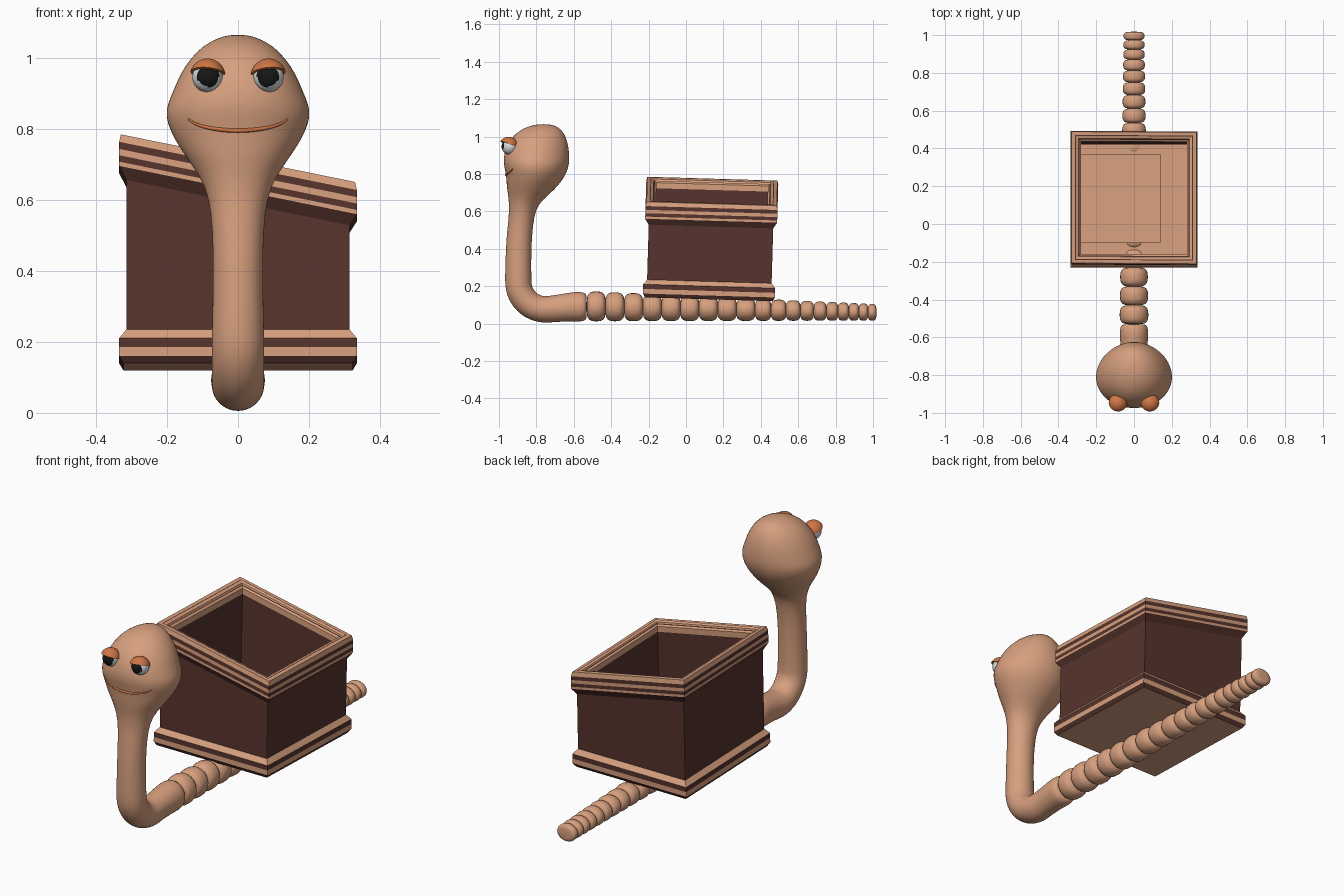
import bpy, bmesh, math
from math import sin, cos, pi
from mathutils import Vector, Matrix
from mathutils.bvhtree import BVHTree

if "Cube" in bpy.data.objects:
    bpy.data.objects.remove(bpy.data.objects["Cube"])


def material(name, rgb):
    m = bpy.data.materials.new(name)
    m.use_nodes = True
    m.diffuse_color = (*rgb, 1)
    m.node_tree.nodes["Principled BSDF"].inputs["Base Color"].default_value = (*rgb, 1)
    return m


tan = material("tan skin", (0.68, 0.35, 0.21))
brown = material("dark brown", (0.095, 0.034, 0.026))
orange = material("orange lid", (0.62, 0.18, 0.06))
white = material("eye grey white", (0.7, 0.72, 0.73))
black = material("pupil black", (0.008, 0.008, 0.008))


def finish(bm, name, mats, smooth=None):
    bmesh.ops.recalc_face_normals(bm, faces=bm.faces)
    me = bpy.data.meshes.new(name)
    bm.to_mesh(me)
    bm.free()
    ob = bpy.data.objects.new(name, me)
    bpy.context.collection.objects.link(ob)
    for m in mats:
        me.materials.append(m)
    if smooth:
        bpy.ops.object.select_all(action='DESELECT')
        ob.select_set(True)
        bpy.context.view_layer.objects.active = ob
        bpy.ops.object.shade_smooth_by_angle(angle=math.radians(smooth))
    return ob


def loft(rings, bands=None, cap=True):
    """Skin a list of closed rings; bands gives one material index per strip."""
    bm = bmesh.new()
    rows = [[bm.verts.new(p) for p in r] for r in rings]
    n = len(rows[0])
    for k in range(len(rows) - 1):
        for i in range(n):
            j = (i + 1) % n
            f = bm.faces.new((rows[k][i], rows[k][j], rows[k + 1][j], rows[k + 1][i]))
            f.material_index = bands[k] if bands else 0
    if cap:
        bm.faces.new(rows[0])
        bm.faces.new(rows[-1])
    return bm


# Head, neck and front bend: tilted ellipses along one path
N = 32
rings = []


def ellipse(y, z, rx, ry, tilt=0.0, cheek=0.0):
    ring = []
    for i in range(N):
        a = 2 * pi * i / N
        d = ry * sin(a)
        ring.append((rx * cos(a) * (1 - cheek * sin(a)), y + d * cos(tilt), z + d * sin(tilt)))
    rings.append(ring)


for y, r in ((-0.53, 0.05), (-0.535, 0.072), (-0.56, 0.081), (-0.62, 0.077), (-0.7, 0.072)):
    ellipse(y, 0.09 if y > -0.65 else 0.08, r * 0.95, r, pi / 2)
for i in range(9):
    t = pi / 2 * i / 8
    ellipse(-0.75 - 0.147 * sin(t), 0.222 - 0.147 * cos(t), 0.074, 0.071, pi / 2 - t)
for z, y, rx, ry in ((0.32, -0.897, 0.071, 0.069), (0.46, -0.893, 0.07, 0.068),
                     (0.57, -0.88, 0.076, 0.067), (0.64, -0.868, 0.093, 0.078),
                     (0.69, -0.842, 0.124, 0.11), (0.74, -0.82, 0.16, 0.14),
                     (0.79, -0.803, 0.19, 0.158), (0.835, -0.80, 0.205, 0.172),
                     (0.87, -0.80, 0.2, 0.177), (0.91, -0.798, 0.182, 0.174),
                     (0.955, -0.793, 0.164, 0.164), (1.0, -0.785, 0.134, 0.142),
                     (1.035, -0.775, 0.099, 0.112), (1.058, -0.765, 0.056, 0.07),
                     (1.066, -0.76, 0.02, 0.025)):
    ellipse(y, z, rx, ry, 0, 0.06 if z > 0.7 else 0)
bm = loft(rings)
skin = BVHTree.FromBMesh(bm)
body = finish(bm, "head_and_neck", [tan], 80)
sub = body.modifiers.new("smooth", 'SUBSURF')
sub.levels = sub.render_levels = 1

# Ringed tail: rounded barrels shrinking toward the tip
y = -0.53
for k in range(19):
    w = 0.1 if k < 9 else 0.085 - 0.0045 * (k - 9)
    yc, t = y + w / 2, (y + 0.53) / 1.53
    y += w
    rx, rz, zc = 0.076 - 0.021 * t, 0.08 - 0.036 * t, 0.092 - 0.032 * t
    rings = []
    for i in range(13):
        a = -pi / 2 + pi * i / 12
        s = max(cos(a), 0.02) ** 0.45
        o = math.copysign(abs(sin(a)) ** 0.75, a) * w * 0.51
        rings.append([(rx * s * cos(2 * pi * j / 24), yc + o, zc + rz * s * sin(2 * pi * j / 24))
                      for j in range(24)])
    finish(loft(rings), f"tail_segment_{k + 1}", [tan], 80)

# Mouth: thin curve laid on the face
cu = bpy.data.curves.new("mouth", 'CURVE')
cu.dimensions = '3D'
cu.bevel_depth = 0.006
cu.bevel_resolution = 2
sp = cu.splines.new('POLY')
sp.points.add(24)
for i, p in enumerate(sp.points):
    u = i / 12 - 1
    x, z = 0.14 * u, 0.796 + 0.022 * u * u + 0.01 * u ** 8
    hit = skin.ray_cast(Vector((x, -2, z)), Vector((0, 1, 0)))[0]
    p.co = (x, hit.y, z, 1)
    p.radius = 1.05 - 0.6 * u * u
mouth = bpy.data.objects.new("mouth", cu)
bpy.context.collection.objects.link(mouth)
cu.materials.append(orange)

# Eyes with painted pupils and drooping lids
for side, label in ((1, "left"), (-1, "right")):
    c = Vector((side * 0.086, -0.943, 0.947))
    bm = bmesh.new()
    bmesh.ops.create_uvsphere(bm, u_segments=32, v_segments=24, radius=0.043,
                              matrix=Matrix.Translation(c) @ Matrix.Rotation(pi / 2, 4, 'X'))
    gaze = Vector((-side * 0.05, -1, 0.08)).normalized()
    for f in bm.faces:
        f.material_index = int((f.calc_center_median() - c).normalized().dot(gaze) > 0.70)
    finish(bm, label + "_eye", [white, black], 60)

    bm = bmesh.new()
    c += Vector((0, -0.006, 0.002))
    bmesh.ops.create_uvsphere(bm, u_segments=32, v_segments=20, radius=0.05,
                              matrix=Matrix.Translation(c))
    cut = bmesh.ops.bisect_plane(bm, geom=bm.verts[:] + bm.edges[:] + bm.faces[:],
                                 plane_co=c + Vector((0, 0, 0.01)),
                                 plane_no=(-side * 0.1, 0.35, 1), clear_inner=True)
    bmesh.ops.holes_fill(bm, edges=[e for e in bm.edges if e.is_boundary])
    finish(bm, label + "_eyelid", [orange], 40)

# Planter box: one moulded outline from base, over the slanted rim, to the inside
T, B, A = 0.578, 1, 0
profile = [  # inset, height, follows slant, band colour (A tan, B brown)
    (0.012, 0, 0, B), (0, 0.02, 0, A), (0, 0.045, 0, B), (0, 0.07, 0, A),
    (0.02, 0.095, 0, B), (0.02, T - 0.125, 1, B), (0, T - 0.09, 1, A),
    (0, T - 0.078, 1, B), (0, T - 0.06, 1, A), (0, T - 0.042, 1, B),
    (0, T - 0.022, 1, A), (0.005, T, 1, A), (0.022, T, 1, B), (0.027, T, 1, A),
    (0.04, T - 0.004, 1, A), (0.043, T - 0.012, 1, B), (0.046, T - 0.014, 1, A),
    (0.055, T - 0.02, 1, A), (0.055, T - 0.05, 1, B), (0.055, 0.004, 0, B)]
rings = []
for inset, z, slant, _ in profile:
    hx, hy = 0.335 - inset, 0.353 - inset
    rings.append([(sx * hx, sy * hy, z - slant * 0.203 * sx * hx)
                  for sx, sy in ((-1, -1), (1, -1), (1, 1), (-1, 1))])
box = finish(loft(rings, [p[3] for p in profile]), "planter_box", [tan, brown])

# Raised panel on the box floor
bm = bmesh.new()
bmesh.ops.create_cube(bm, size=1, matrix=Matrix.Translation((-0.07, 0.012, 0.016))
                      @ Matrix.Diagonal((0.42, 0.47, 0.028, 1)))
panel = finish(bm, "floor_panel", [tan])

for ob in (box, panel):
    ob.location = (0, 0.122, 0.13)
    ob.rotation_euler.x = math.radians(-1.7)
